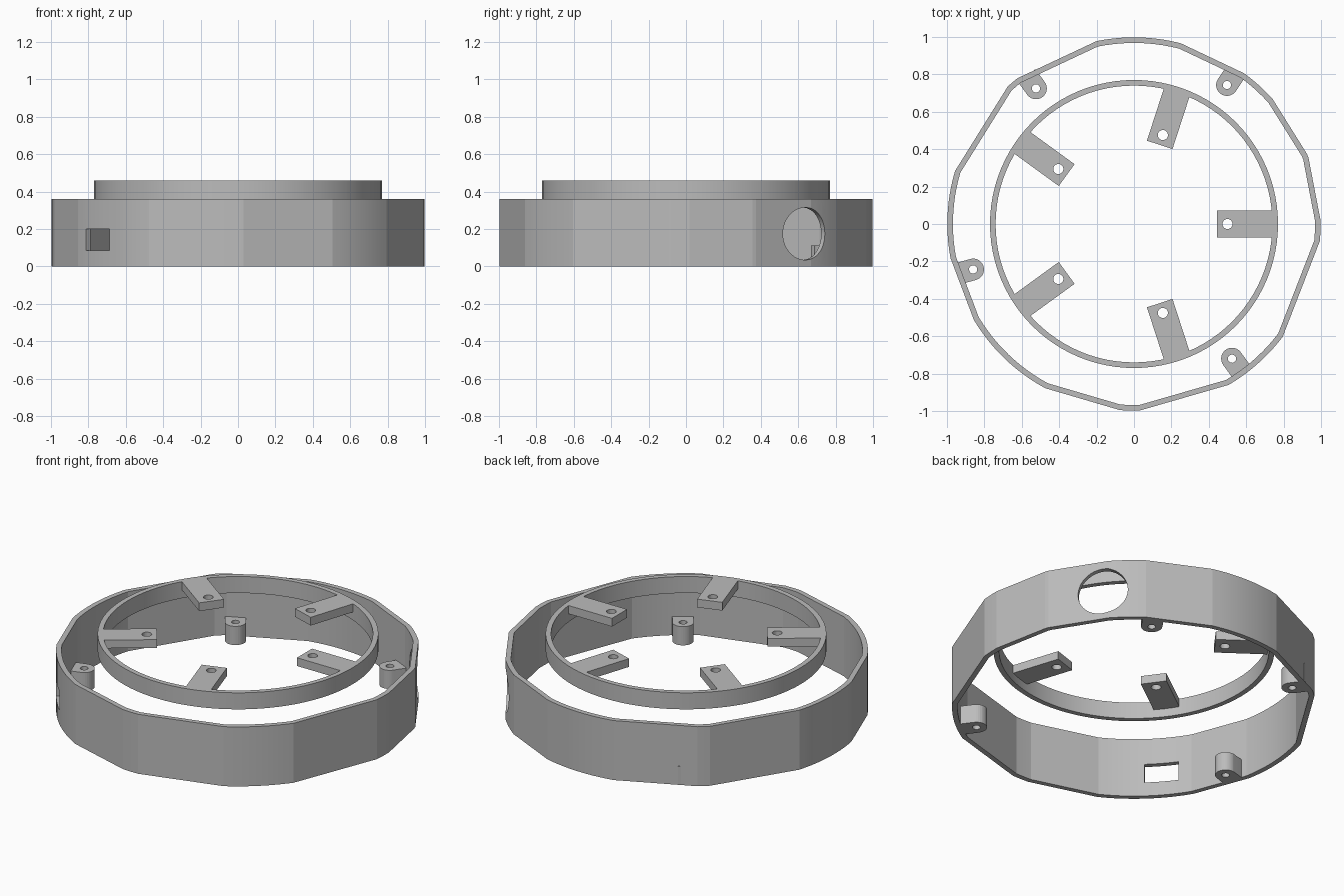
import bpy, bmesh
from math import radians, cos, sin, atan2, hypot, pi
from mathutils import Matrix, Vector

if "Cube" in bpy.data.objects:
    bpy.data.objects.remove(bpy.data.objects["Cube"], do_unlink=True)

# One plain grey for every part
grey = bpy.data.materials.new("plain grey")
grey.use_nodes = True
grey.diffuse_color = (0.5, 0.5, 0.5, 1)
grey.node_tree.nodes["Principled BSDF"].inputs["Base Color"].default_value = (0.5, 0.5, 0.5, 1)


def arc(radius, start, end, steps):
    """Points along an arc, angles in degrees."""
    angles = [radians(start + (end - start) * i / steps) for i in range(steps + 1)]
    return [(radius * cos(a), radius * sin(a)) for a in angles]


def finish(bm, name):
    bmesh.ops.recalc_face_normals(bm, faces=bm.faces)
    mesh = bpy.data.meshes.new(name)
    bm.to_mesh(mesh)
    bm.free()
    mesh.materials.append(grey)
    obj = bpy.data.objects.new(name, mesh)
    bpy.context.collection.objects.link(obj)
    return obj


def prism(name, outline, z0, z1):
    """Solid made by pulling an outline upward."""
    bm = bmesh.new()
    face = bm.faces.new([bm.verts.new((x, y, z0)) for x, y in outline])
    moved = bmesh.ops.extrude_face_region(bm, geom=[face], use_keep_orig=True)["geom"]
    verts = [v for v in moved if isinstance(v, bmesh.types.BMVert)]
    bmesh.ops.translate(bm, verts=verts, vec=(0, 0, z1 - z0))
    return finish(bm, name)


def hoop(name, outline, inner_scale, z0, z1):
    """Open wall between an outline and its smaller copy."""
    bm = bmesh.new()
    loops = [[bm.verts.new((x * s, y * s, z)) for x, y in outline]
             for s, z in ((1, z0), (1, z1), (inner_scale, z1), (inner_scale, z0))]
    n = len(outline)
    for k in range(4):
        a, b = loops[k], loops[(k + 1) % 4]
        for i in range(n):
            j = (i + 1) % n
            bm.faces.new((a[i], a[j], b[j], b[i]))
    return finish(bm, name)


def activate(obj):
    bpy.ops.object.select_all(action='DESELECT')
    obj.select_set(True)
    bpy.context.view_layer.objects.active = obj


def cut(obj, cutter):
    cutter.hide_render = True
    mod = obj.modifiers.new("cut", 'BOOLEAN')
    mod.operation = 'DIFFERENCE'
    mod.solver = 'EXACT'
    mod.object = cutter
    activate(obj)
    bpy.ops.object.modifier_apply(modifier=mod.name)
    bpy.data.objects.remove(cutter, do_unlink=True)


def smooth(obj):
    activate(obj)
    bpy.ops.object.shade_smooth_by_angle(angle=radians(10))


def place(obj, matrix):
    obj.data.transform(matrix)


# Outer wall: round arcs joined by straight flats
ARCS = [(20.8, 22), (42, 53.8), (75.5, 101.6), (128.7, 132.6), (163.5, 190.5),
        (210.9, 241.6), (265.7, 271.7), (300.5, 322.8), (354.8, 361)]
outline = []
for start, end in ARCS:
    outline += arc(0.998, start, end, max(1, round((end - start) / 2.5)))
outer_wall = hoop("outer_wall", outline, 0.97, 0, 0.36)

# Round port through the wall
port = prism("port_cutter", arc(0.14, 0, 352.5, 47), 0.7, 1.2)
place(port, Matrix.Translation((0, 0, 0.175)) @ Matrix.Rotation(radians(40), 4, 'Z')
      @ Matrix.Rotation(pi / 2, 4, 'Y'))
cut(outer_wall, port)

# Rectangular window on the opposite side
window = prism("window_cutter", [(0.8, -0.095), (1.2, -0.095), (1.2, 0.095), (0.8, 0.095)], 0.085, 0.2)
place(window, Matrix.Rotation(radians(221), 4, 'Z'))
cut(outer_wall, window)
smooth(outer_wall)

# Raised inner ring
inner_ring = hoop("inner_ring", arc(0.77, 0, 356.25, 95), 0.961, 0.36, 0.46)
smooth(inner_ring)

# Five drilled arms pointing inward
for i in range(5):
    arm = prism(f"mounting_arm_{i + 1}",
                [(0.445, -0.072), (0.755, -0.072), (0.755, 0.072), (0.445, 0.072)], 0.41, 0.46)
    drill = prism("drill", [(x + 0.5, y) for x, y in arc(0.027, 0, 345, 23)], 0.3, 0.6)
    cut(arm, drill)
    place(arm, Matrix.Rotation(radians(72 * i), 4, 'Z'))
    smooth(arm)

# Four drilled screw lugs along the wall's lower edge
LUGS = [(-0.524, 0.725), (0.497, 0.743), (-0.86, -0.243), (0.524, -0.72)]
for i, (x, y) in enumerate(LUGS):
    shape = [(0.085, -0.058), (0.085, 0.058)] + arc(0.058, 90, 270, 16)
    lug = prism(f"screw_lug_{i + 1}", shape, 0, 0.113)
    cut(lug, prism("drill", arc(0.022, 0, 345, 23), -0.1, 0.3))
    place(lug, Matrix.Translation((x, y, 0)) @ Matrix.Rotation(atan2(y, x), 4, 'Z'))
    smooth(lug)
